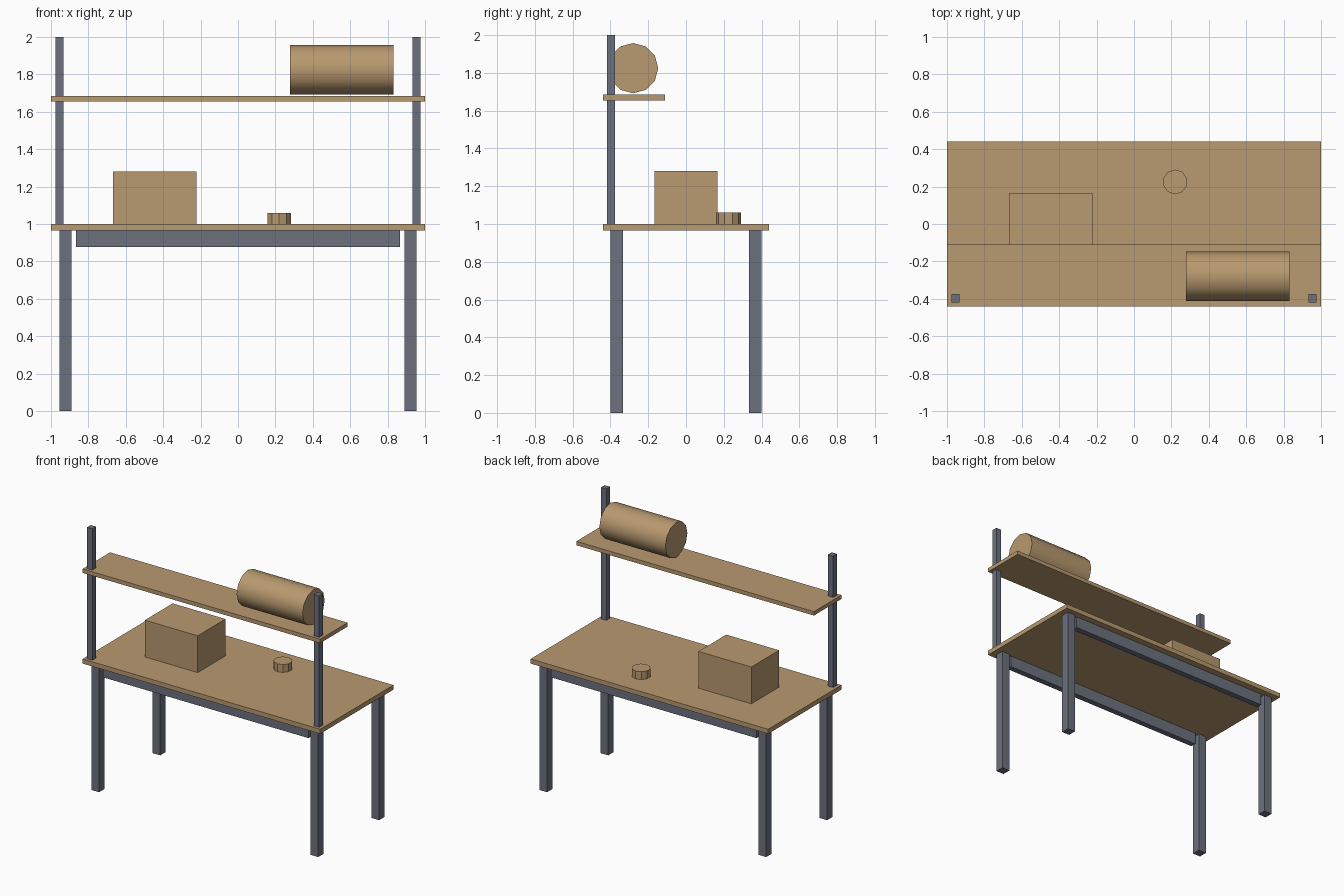
import bpy, math

cube = bpy.data.objects.get("Cube")
if cube:
    bpy.data.objects.remove(cube, do_unlink=True)


def material(name, rgb):
    m = bpy.data.materials.new(name)
    m.use_nodes = True
    m.diffuse_color = (*rgb, 1)
    m.node_tree.nodes["Principled BSDF"].inputs["Base Color"].default_value = (*rgb, 1)
    return m


wood = material("warm_wood", (0.48, 0.32, 0.16))
steel = material("grey_steel", (0.15, 0.165, 0.21))


def box(name, x, y, z, mat):
    """Box from its (min, max) range on each axis."""
    ranges = (x, y, z)
    bpy.ops.mesh.primitive_cube_add(size=1, location=[(a + b) / 2 for a, b in ranges])
    o = bpy.context.object
    o.name = name
    o.scale = [b - a for a, b in ranges]
    bpy.ops.object.transform_apply(location=False, rotation=False, scale=True)
    o.data.materials.append(mat)


def cylinder(name, sides, radius, depth, location, mat, rotation=(0, 0, 0)):
    bpy.ops.mesh.primitive_cylinder_add(vertices=sides, radius=radius, depth=depth,
                                        location=location, rotation=rotation)
    o = bpy.context.object
    o.name = name
    o.data.materials.append(mat)
    bpy.ops.object.shade_smooth_by_angle(angle=math.radians(32))


def span(centre, width):
    return (centre - width / 2, centre + width / 2)


# Bench top and upper shelf
box("bench_top", (-1, 1), (-0.44, 0.44), (0.965, 1.0), wood)
box("upper_shelf", (-1, 1), (-0.44, -0.11), (1.655, 1.685), wood)

# Legs and shelf posts, mirrored left and right
for side, sx in (("left", 1), ("right", -1)):
    for end, sy in (("front", -1), ("back", 1)):
        box(f"{end}_{side}_leg", span(sx * 0.922, 0.065), span(sy * 0.367, 0.065),
            (0, 0.965), steel)
    box(f"{side}_shelf_post", span(sx * 0.955, 0.044), span(-0.397, 0.044), (1.0, 2.0), steel)

# Long rails under the bench top
for end, sy in (("front", -1), ("back", 1)):
    box(f"{end}_rail", (-0.865, 0.865), span(sy * 0.367, 0.044), (0.877, 0.965), steel)

# Things standing on the bench and shelf
box("storage_box", (-0.667, -0.222), (-0.11 - 0.057, 0.167), (1.0, 1.28), wood)
cylinder("small_puck", 10, 0.066, 0.06, (0.22, 0.225, 1.03), wood)
cylinder("shelf_drum", 12, 0.133, 0.555, (0.555, -0.28, 1.825), wood, (0, math.pi / 2, 0))
